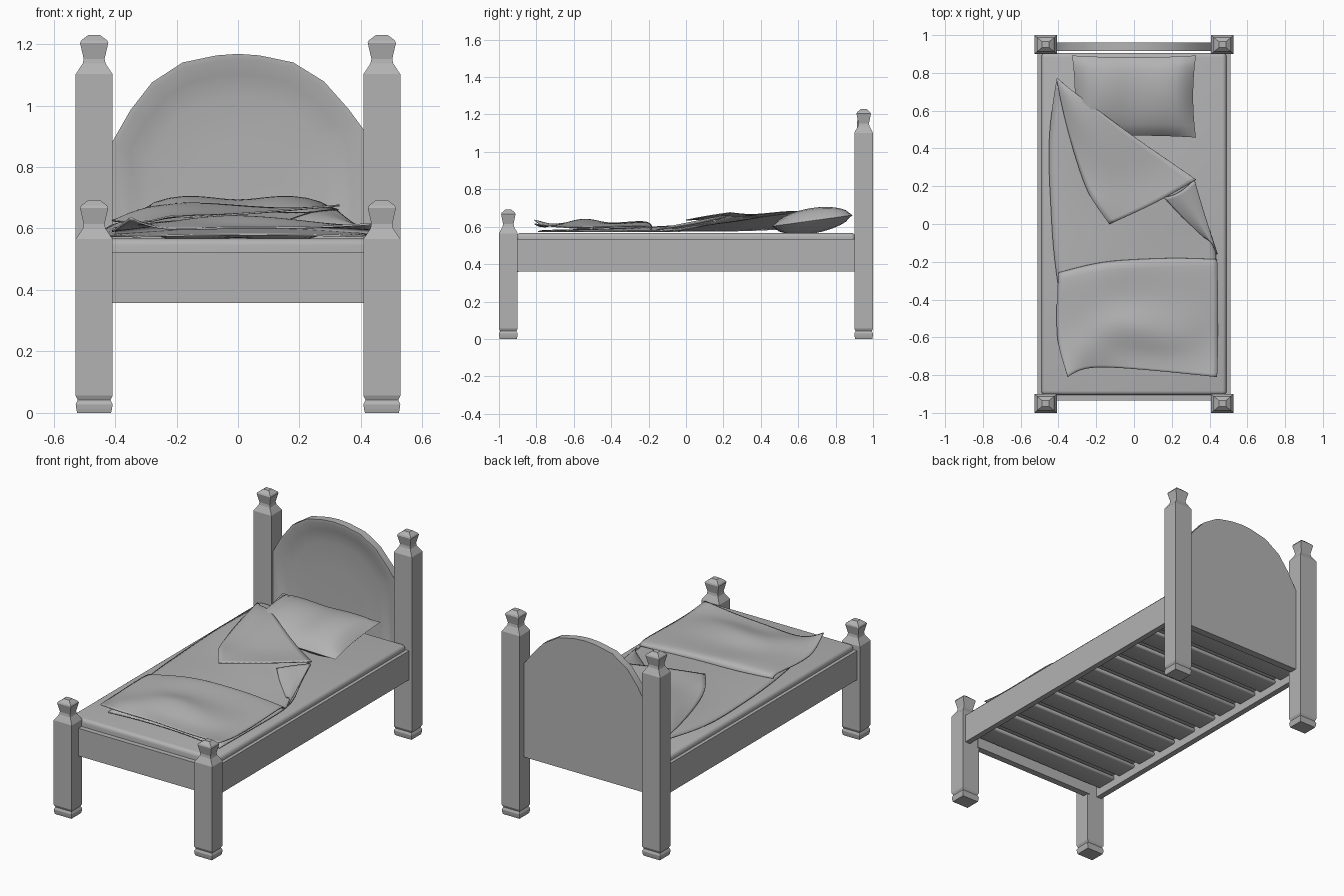
import bpy, bmesh, math

if "Cube" in bpy.data.objects:
    bpy.data.objects.remove(bpy.data.objects["Cube"])

grey = bpy.data.materials.new("dark_grey")
grey.diffuse_color = (.45, .45, .45, 1)
grey.use_nodes = True
grey.node_tree.nodes["Principled BSDF"].inputs["Base Color"].default_value = grey.diffuse_color


def make(name, verts, faces, smooth=None):
    me = bpy.data.meshes.new(name)
    me.from_pydata(verts, [], faces)
    bm = bmesh.new()
    bm.from_mesh(me)
    bmesh.ops.recalc_face_normals(bm, faces=bm.faces)
    bm.to_mesh(me)
    bm.free()
    me.materials.append(grey)
    ob = bpy.data.objects.new(name, me)
    bpy.context.collection.objects.link(ob)
    if smooth:
        bpy.ops.object.select_all(action='DESELECT')
        ob.select_set(True)
        bpy.context.view_layer.objects.active = ob
        bpy.ops.object.shade_smooth_by_angle(angle=math.radians(smooth))
    return ob


def box(name, x, y, z, bevel=0, segs=1):
    v = [(a, b, c) for a in x for b in y for c in z]
    f = [(0, 1, 3, 2), (4, 6, 7, 5), (0, 4, 5, 1), (2, 3, 7, 6), (0, 2, 6, 4), (1, 5, 7, 3)]
    ob = make(name, v, f)
    if bevel:
        m = ob.modifiers.new("bevel", 'BEVEL')
        m.width, m.segments = bevel, segs
        ob.data.shade_smooth()
    return ob


# Square turned post: stacked rings (half width in x, z)
def post(name, cx, cy, h):
    prof = [(.055, 0), (.058, .012), (.06, .028), (.053, .042), (.06, .056), (.06, h),
            (.037, h + .035), (.034, h + .05), (.046, h + .102), (.042, h + .11), (.018, h + .128)]
    v, f = [], []
    for r, z in prof:
        ry = r * .05 / .06
        v += [(cx + sx * r, cy + sy * ry, z) for sx, sy in ((-1, -1), (1, -1), (1, 1), (-1, 1))]
    for i in range(len(prof) - 1):
        for j in range(4):
            k = (j + 1) % 4
            f.append((4 * i + j, 4 * i + k, 4 * i + 4 + k, 4 * i + 4 + j))
    n = len(v)
    f += [(3, 2, 1, 0), (n - 4, n - 3, n - 2, n - 1)]
    return make(name, v, f)


# Cloth from a small control grid, subdivided and thickened
def cloth(name, rows, thick=.006):
    w = len(rows[0])
    v = [p for r in rows for p in r]
    f = [(i * w + j, i * w + j + 1, (i + 1) * w + j + 1, (i + 1) * w + j)
         for i in range(len(rows) - 1) for j in range(w - 1)]
    ob = make(name, v, f, 50)
    s = ob.modifiers.new("subdivide", 'SUBSURF')
    s.levels = s.render_levels = 3
    s.boundary_smooth = 'PRESERVE_CORNERS'
    t = ob.modifiers.new("thickness", 'SOLIDIFY')
    t.thickness, t.offset = thick, 0
    return ob


# Posts and side rails
for s, side in ((-1, "left"), (1, "right")):
    post("front_post_" + side, .468 * s, -.95, .565)
    post("back_post_" + side, .468 * s, .95, 1.102)
    box("side_rail_" + side, sorted((.475 * s, .51 * s)), (-.91, .91), (.36, .535))
box("front_rail", (-.42, .42), (-.935, -.895), (.357, .523))

# Slats under the mattress
for i in range(10):
    y = -.81 + i * .18
    box("slat_%d" % i, (-.48, .48), (y - .07, y + .07), (.405, .43), .012, 3)

# Headboard: arched panel with a dished front
arch = [(-.41, .36), (.41, .36), (.41, .92), (.36, .988), (.28, 1.078), (.18, 1.14), (.07, 1.163),
        (0, 1.168), (-.07, 1.163), (-.18, 1.14), (-.28, 1.075), (-.35, .985), (-.41, .88)]
n = len(arch)
rings = [(1, .96), (1, .915), (.96, .915), (.86, .932), (.7, .942), (.4, .945)]
v = [(x * k, y, .70 + (z - .70) * k) for k, y in rings for x, z in arch]
f = [tuple(range(n)), tuple(range(5 * n, 6 * n))]
for i in range(len(rings) - 1):
    f += [(i * n + j, i * n + (j + 1) % n, (i + 1) * n + (j + 1) % n, (i + 1) * n + j) for j in range(n)]
make("headboard", v, f, 32)

# Mattress
box("mattress", (-.49, .49), (-.905, .905), (.435, .567), .022, 4)

# Pillow: two bulged grids sharing a pinched seam, tipped towards the headboard
N = 14
v, f, idx = [], [], {}
for side in (1, -1):
    for i in range(N + 1):
        for j in range(N + 1):
            a, b = 2 * i / N - 1, 2 * j / N - 1
            edge = i in (0, N) or j in (0, N)
            if edge and side < 0:
                idx[side, i, j] = idx[1, i, j]
                continue
            puff = ((1 - a ** 4) * (1 - b * b)) ** .6 * (.074 - .018 * math.exp(-a * a * 8))
            idx[side, i, j] = len(v)
            v.append((a * (.328 - .015 * (1 - b * b)), .675 + b * (.217 - .01 * (1 - a * a)),
                      .632 + .03 * b + side * puff))
    for i in range(N):
        for j in range(N):
            f.append([idx[side, i + p, j + q] for p, q in ((0, 0), (1, 0), (1, 1), (0, 1))])
make("pillow", v, f, 60)

# Blanket lying on the mattress, cut off at the diagonal fold
cloth("blanket", [
    [(-.33, -.76, .574), (-.1, -.75, .58), (.2, -.76, .58), (.43, -.79, .574)],
    [(-.40, -.35, .576), (-.12, -.35, .59), (.2, -.35, .59), (.44, -.35, .576)],
    [(-.43, -.12, .576), (-.15, -.1, .605), (.2, -.12, .60), (.44, -.16, .576)],
    [(-.44, .1, .576), (-.2, .1, .605), (.12, .08, .625), (.40, -.02, .58)],
    [(-.46, .45, .58), (-.24, .35, .635), (.1, .22, .62), (.36, .07, .60)],
    [(-.41, .76, .61), (-.15, .57, .685), (.1, .39, .645), (.32, .235, .655)]])

# Corner of the blanket folded back as a triangular flap
cloth("blanket_flap", [
    [(-.41, .77, .625), (-.40, .77, .628), (-.385, .75, .625)],
    [(-.36, .52, .62), (-.31, .58, .68), (-.24, .64, .69)],
    [(-.27, .22, .622), (-.14, .34, .665), (-.02, .475, .675)],
    [(-.22, .12, .645), (.0, .22, .64), (.17, .345, .66)],
    [(-.13, 0, .635), (.1, .10, .655), (.33, .235, .675)]])

# Small turned edge beside the flap
cloth("blanket_turned_edge", [
    [(.16, .14, .625), (.24, .16, .655), (.32, .235, .66)],
    [(.26, .03, .60), (.32, .06, .64), (.37, .06, .615)],
    [(.37, -.07, .585), (.41, -.09, .605), (.44, -.16, .582)]])

# Lower end of the blanket folded over itself, with a ridge running across it
cloth("blanket_lower_fold", [
    [(-.35, -.81, .635), (-.26, -.75, .59), (-.02, -.765, .605), (.2, -.785, .60), (.44, -.81, .615)],
    [(-.40, -.66, .595), (-.24, -.66, .635), (-.08, -.66, .60), (.22, -.70, .605), (.445, -.68, .595)],
    [(-.41, -.56, .59), (-.26, -.56, .605), (-.04, -.50, .675), (.22, -.63, .63), (.445, -.5, .595)],
    [(-.41, -.42, .595), (-.22, -.40, .62), (-.02, -.42, .60), (.24, -.42, .61), (.445, -.35, .60)],
    [(-.40, -.27, .605), (-.18, -.21, .638), (.0, -.195, .64), (.22, -.185, .63), (.44, -.19, .605)],
    [(-.40, -.26, .582), (-.18, -.20, .595), (.0, -.19, .60), (.22, -.18, .595), (.44, -.19, .582)]])
